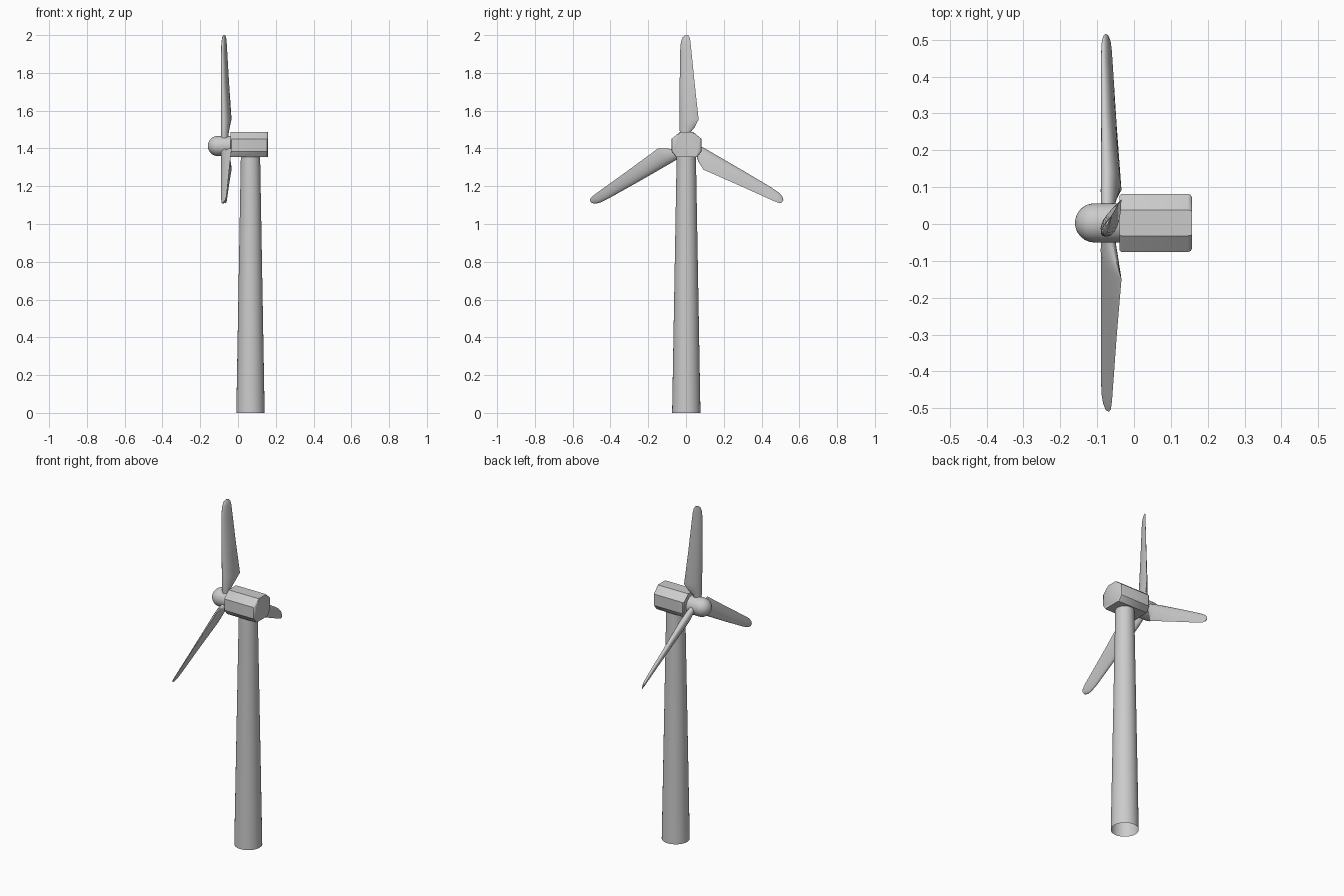
import bpy, bmesh, math
from mathutils import Matrix, Vector

if "Cube" in bpy.data.objects:
    bpy.data.objects.remove(bpy.data.objects["Cube"])

AXIS_Y, AXIS_Z = 0.003, 1.413      # rotor axis


def finish(name, bm, angle=30):
    bmesh.ops.recalc_face_normals(bm, faces=bm.faces)
    me = bpy.data.meshes.new(name)
    bm.to_mesh(me)
    bm.free()
    ob = bpy.data.objects.new(name, me)
    bpy.context.collection.objects.link(ob)
    bpy.ops.object.select_all(action='DESELECT')
    ob.select_set(True)
    bpy.context.view_layer.objects.active = ob
    bpy.ops.object.shade_smooth_by_angle(angle=math.radians(angle))
    return ob


def loft(bm, rings, cap_start=False, cap_end=False):
    loops = [[bm.verts.new(p) for p in ring] for ring in rings]
    for a, b in zip(loops, loops[1:]):
        n = len(a)
        for i in range(n):
            bm.faces.new((a[i], a[(i + 1) % n], b[(i + 1) % n], b[i]))
    if cap_start:
        bm.faces.new(loops[0][::-1])
    if cap_end:
        bm.faces.new(loops[-1])


def circle(r, n=32):
    return [(r * math.cos(2 * math.pi * i / n), r * math.sin(2 * math.pi * i / n)) for i in range(n)]


# Tower: tapered tube, open at the foot
bm = bmesh.new()
loft(bm, [[(0.066 + x, y + AXIS_Y / 2, z) for x, y in circle(r)]
          for r, z in ((0.075, 0), (0.051, 1.36))], cap_end=True)
finish("tower", bm)

# Nacelle: eight-sided housing with its ends rounded off at the sides
half = [(0.035, 1.487), (0.079, 1.451), (0.079, 1.384), (0.056, 1.354)]
outline = half + [(-y, z) for y, z in reversed(half)]
bm = bmesh.new()
rings = []
for x, inset in ((-0.04, 0.006), (-0.034, 0), (0.146, 0), (0.154, 0.003), (0.158, 0.011)):
    k = 1 - inset / 0.079
    rings.append([(x, AXIS_Y + y * k, z) for y, z in outline])
loft(bm, rings, True, True)
finish("nacelle", bm, 35)

# Hub: cylinder with a round nose
R = 0.053
profile = [(-0.035, R)]
for i in range(10):
    a = math.radians(90 - 9.7 * i)
    profile.append((-0.107 - R * math.cos(a), R * math.sin(a)))
bm = bmesh.new()
loft(bm, [[(x, AXIS_Y + p, AXIS_Z + q) for p, q in circle(r)] for x, r in profile], True, True)
finish("hub", bm, 40)

# Blade sections: radius, leading edge x/y, trailing edge x/y, thickness, teardrop amount
sections = [
    (0.030, -0.080, -0.030, -0.062, 0.006, 0.036, 0.0),
    (0.068, -0.080, -0.034, -0.057, 0.016, 0.040, 0.1),
    (0.095, -0.080, -0.036, -0.049, 0.040, 0.048, 0.3),
    (0.140, -0.080, -0.036, -0.034, 0.064, 0.056, 0.6),
    (0.330, -0.084, -0.036, -0.047, 0.043, 0.038, 0.6),
    (0.500, -0.086, -0.034, -0.057, 0.026, 0.026, 0.6),
    (0.550, -0.085, -0.030, -0.060, 0.021, 0.022, 0.6),
    (0.575, -0.082, -0.021, -0.063, 0.016, 0.015, 0.5),
    (0.587, -0.077, -0.008, -0.068, 0.008, 0.006, 0.3),
]


def blade_ring(s, n=20):
    r, lx, ly, tx, ty, thick, k = s
    le, te = Vector((lx, ly, r)), Vector((tx, ty, r))
    d = (te - le).normalized()
    side = Vector((-d.y, d.x, 0))
    ring = []
    for i in range(n):
        a = 2 * math.pi * i / n
        u = (1 - math.cos(a)) / 2
        v = thick / 2 * math.sin(a) * max(1 - u, 0) ** k
        ring.append(le.lerp(te, u) + side * v)
    return ring


# Three blades turned about the rotor axis
for i in range(3):
    bm = bmesh.new()
    loft(bm, [blade_ring(s) for s in sections], True, True)
    m = Matrix.Translation((0, AXIS_Y, AXIS_Z)) @ Matrix.Rotation(math.radians(120 * i), 4, 'X')
    bmesh.ops.transform(bm, matrix=m, verts=bm.verts)
    finish(f"blade_{i + 1}", bm, 45)
